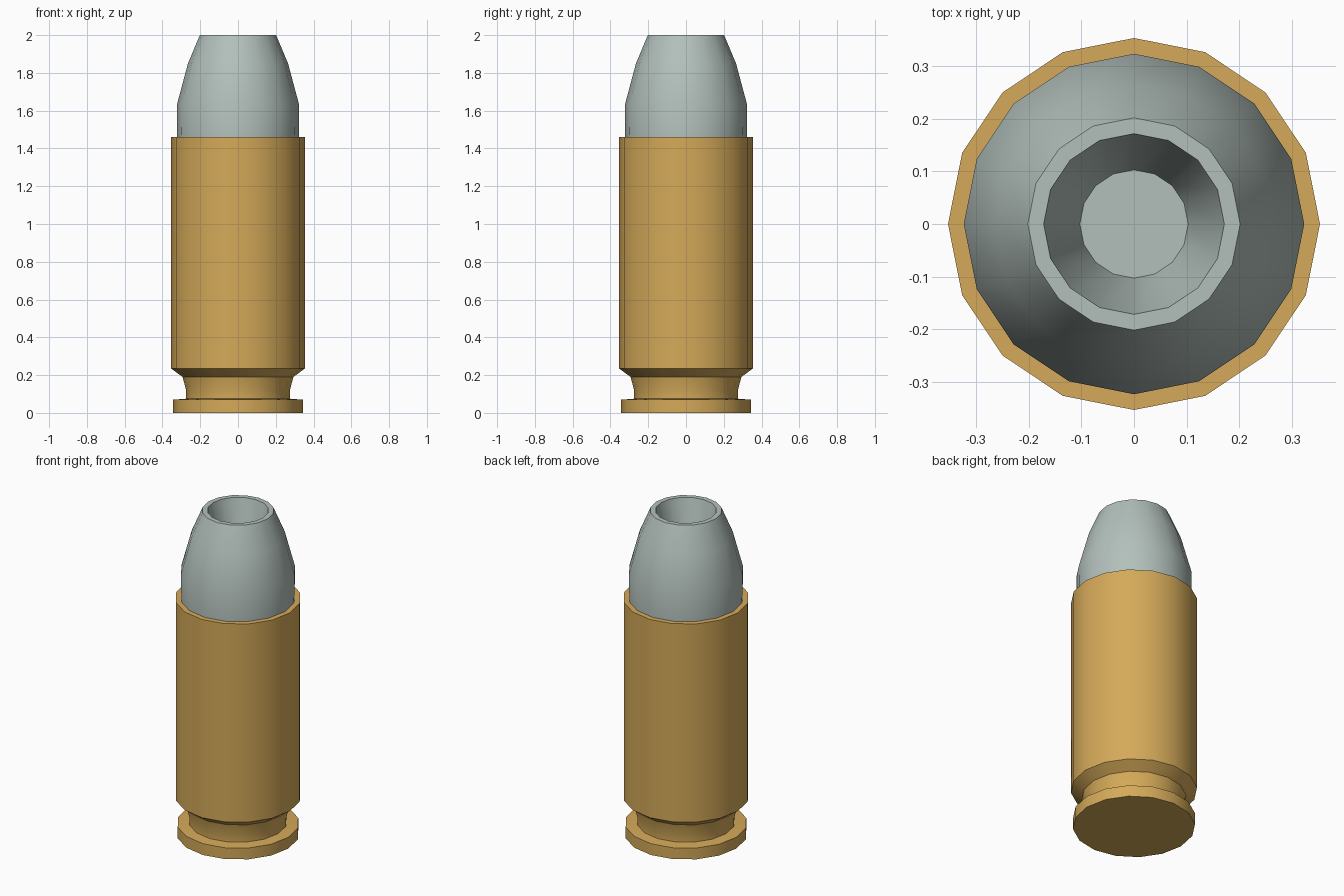
import bpy, bmesh, math

if "Cube" in bpy.data.objects:
    bpy.data.objects.remove(bpy.data.objects["Cube"])

SIDES = 16

def material(name, color):
    m = bpy.data.materials.new(name)
    m.diffuse_color = color
    m.use_nodes = True
    m.node_tree.nodes["Principled BSDF"].inputs["Base Color"].default_value = m.diffuse_color
    return m

def lathe(name, profile, mat):
    """Spin an (radius, z) profile around z and cap both ends."""
    bm = bmesh.new()
    rings = [[bm.verts.new((r * math.cos(2 * math.pi * i / SIDES),
                            r * math.sin(2 * math.pi * i / SIDES), z))
              for i in range(SIDES)] for r, z in profile]
    for a, b in zip(rings, rings[1:]):
        for i in range(SIDES):
            j = (i + 1) % SIDES
            bm.faces.new((a[i], a[j], b[j], b[i]))
    bm.faces.new(rings[0][::-1])
    bm.faces.new(rings[-1])
    me = bpy.data.meshes.new(name)
    bm.to_mesh(me)
    bm.free()
    ob = bpy.data.objects.new(name, me)
    bpy.context.collection.objects.link(ob)
    me.materials.append(mat)
    bpy.ops.object.select_all(action='DESELECT')
    ob.select_set(True)
    bpy.context.view_layer.objects.active = ob
    bpy.ops.object.shade_smooth_by_angle(angle=math.radians(30))
    return ob

brass = material("brass", (0.66, 0.40, 0.10, 1))
lead = material("grey_metal", (0.45, 0.53, 0.50, 1))

# Case: rim, extractor groove, straight wall, flat mouth
lathe("case", [(0.343, 0), (0.343, 0.07), (0.275, 0.075), (0.275, 0.12),
               (0.293, 0.19), (0.354, 0.235), (0.354, 1.46), (0.32, 1.46)], brass)

# Tip: short straight shank, curved nose, flat lip, tapered hollow
lathe("hollow_tip", [(0.322, 1.44), (0.324, 1.63), (0.265, 1.85), (0.202, 2.0),
                     (0.172, 2.0), (0.103, 1.72)], lead)
